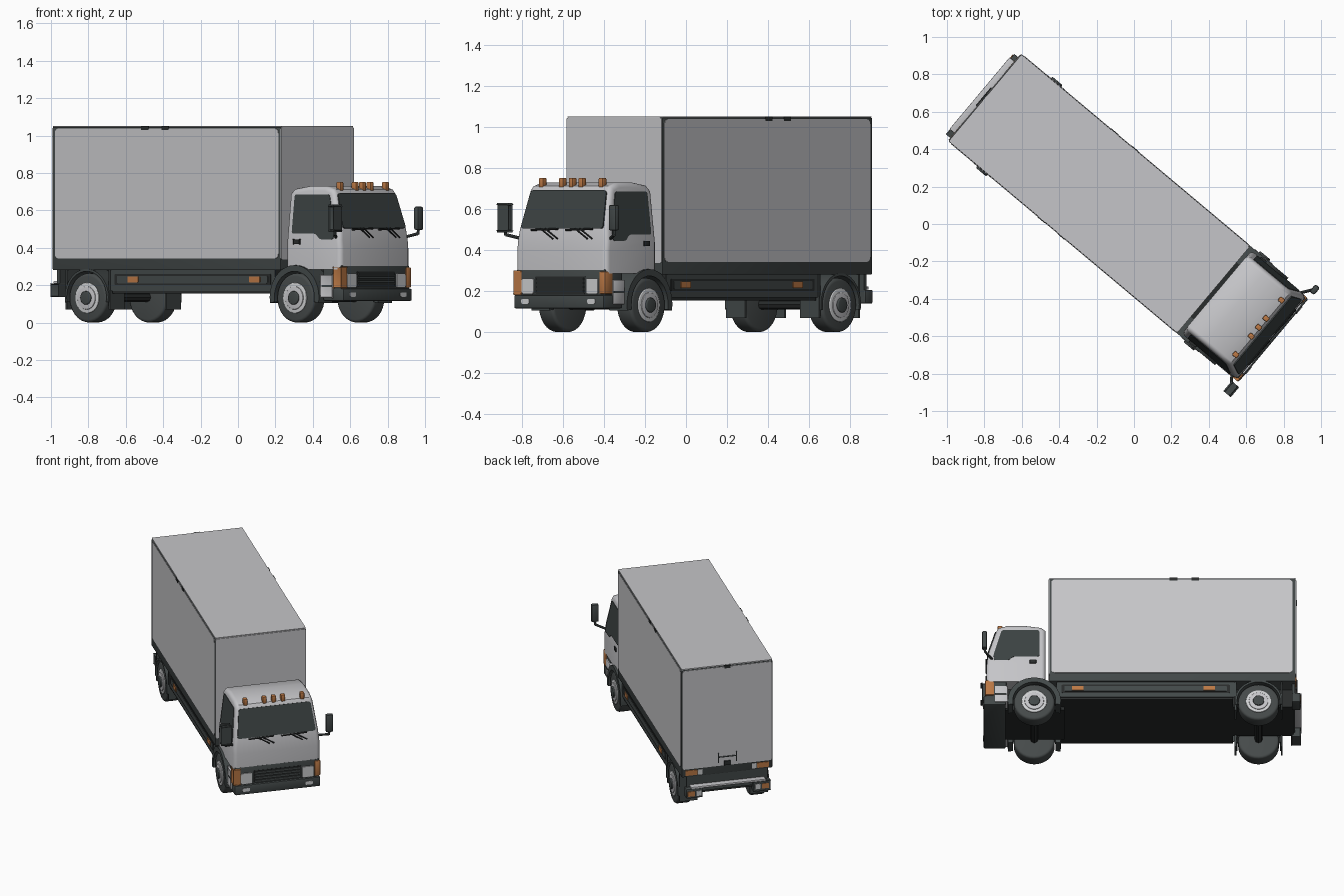
import bpy, bmesh, math
from mathutils import Vector, Matrix

if "Cube" in bpy.data.objects:
    bpy.data.objects.remove(bpy.data.objects["Cube"])


def material(name, r, g, b):
    m = bpy.data.materials.new(name)
    m.use_nodes = True
    m.diffuse_color = (r, g, b, 1)
    m.node_tree.nodes["Principled BSDF"].inputs["Base Color"].default_value = (r, g, b, 1)
    return m


BODY = material("pale grey paint", 0.56, 0.56, 0.58)
TRIM = material("charcoal trim", 0.055, 0.065, 0.065)
BLACK = material("black underbody", 0.022, 0.025, 0.025)
TYRE = material("tyre rubber", 0.06, 0.068, 0.068)
GLASS = material("dark glass", 0.045, 0.055, 0.055)
AMBER = material("amber lens", 0.50, 0.19, 0.06)
LAMP = material("clear lamp", 0.62, 0.63, 0.64)

# Parts are laid out with X forward and Y left, then turned to the parked angle.
TURN = math.radians(-40)


def finish(name, bm, mat):
    bmesh.ops.recalc_face_normals(bm, faces=bm.faces[:])
    me = bpy.data.meshes.new(name)
    bm.to_mesh(me)
    bm.free()
    me.materials.append(mat)
    ob = bpy.data.objects.new(name, me)
    bpy.context.collection.objects.link(ob)
    ob.rotation_euler.z = TURN
    ob.location = (0.003, 0.004, 0)
    bpy.ops.object.select_all(action='DESELECT')
    ob.select_set(True)
    bpy.context.view_layer.objects.active = ob
    bpy.ops.object.shade_smooth_by_angle(angle=math.radians(35))
    return ob


def box(name, mat, x0, x1, y0, y1, z0, z1, bevel=0.0):
    bm = bmesh.new()
    bmesh.ops.create_cube(bm, size=1)
    for v in bm.verts:
        v.co = Vector(((x0 + x1) / 2 + v.co.x * (x1 - x0),
                       (y0 + y1) / 2 + v.co.y * (y1 - y0),
                       (z0 + z1) / 2 + v.co.z * (z1 - z0)))
    if bevel:
        bmesh.ops.bevel(bm, geom=bm.edges[:], offset=bevel, segments=2, profile=0.5, affect='EDGES')
    return finish(name, bm, mat)


def plate(name, mat, pts, out, r=0.0):
    """Flat outline with rounded corners, pushed along out."""
    bm = bmesh.new()
    bm.faces.new([bm.verts.new(p) for p in pts])
    if r:
        bmesh.ops.bevel(bm, geom=bm.verts[:], offset=r, segments=3, profile=0.5, affect='VERTICES')
    ext = bmesh.ops.extrude_face_region(bm, geom=bm.faces[:])["geom"]
    bmesh.ops.translate(bm, verts=[g for g in ext if isinstance(g, bmesh.types.BMVert)], vec=out)
    return finish(name, bm, mat)


def disc(name, mat, x, z, r, y0, y1, bevel=0.0):
    bm = bmesh.new()
    bmesh.ops.create_cone(bm, cap_ends=True, segments=32, radius1=r, radius2=r, depth=abs(y1 - y0),
                          matrix=Matrix.Translation((x, (y0 + y1) / 2, z)) @ Matrix.Rotation(math.pi / 2, 4, 'X'))
    if bevel:
        rim = [e for e in bm.edges if any(len(f.verts) > 4 for f in e.link_faces)]
        bmesh.ops.bevel(bm, geom=rim, offset=bevel, segments=3, profile=0.5, affect='EDGES')
    return finish(name, bm, mat)


def rod(name, mat, a, b, r):
    a, b = Vector(a), Vector(b)
    rot = (b - a).to_track_quat('Z', 'Y').to_matrix().to_4x4()
    bm = bmesh.new()
    bmesh.ops.create_cone(bm, cap_ends=True, segments=8, radius1=r, radius2=r, depth=(b - a).length,
                          matrix=Matrix.Translation((a + b) / 2) @ rot)
    return finish(name, bm, mat)


def rect(x0, x1, y, z0, z1):
    return [(x0, y, z0), (x1, y, z0), (x1, y, z1), (x0, y, z1)]


def rect_x(x, y0, y1, z0, z1):
    return [(x, y0, z0), (x, y1, z0), (x, y1, z1), (x, y0, z1)]


def arch(name, x, r0, r1, y0, y1):
    arc = [math.radians(-10 + 200 * i / 20) for i in range(21)]
    pts = [(x + r1 * math.cos(t), y0, 0.135 + r1 * math.sin(t)) for t in arc]
    pts += [(x + r0 * math.cos(t), y0, 0.135 + r0 * math.sin(t)) for t in reversed(arc)]
    return plate(name, TRIM, pts, (0, y1 - y0, 0))


SIDES = (("left", 1), ("right", -1))

# Cargo box: dark frame with pale panels
box("cargo_frame", TRIM, -1.045, 0.548, -0.304, 0.304, 0.28, 1.046, 0.006)
plate("cargo_roof", BODY, [(-1.043, -0.303, 1.045), (0.547, -0.303, 1.045),
      (0.547, 0.303, 1.045), (-1.043, 0.303, 1.045)], (0, 0, 0.006), 0.006)
plate("cargo_front_panel", BODY, rect_x(0.547, -0.302, 0.302, 0.337, 1.045), (0.005, 0, 0), 0.01)
plate("cargo_rear_door", BODY, rect_x(-1.044, -0.298, 0.298, 0.337, 1.04), (-0.005, 0, 0), 0.012)
for side, s in SIDES:
    plate("cargo_panel_" + side, BODY, rect(-1.025, 0.535, s * 0.303, 0.342, 1.038), (0, s * 0.004, 0), 0.025)
    for i, x in enumerate((-0.28, -0.42)):
        box(f"roof_clasp_{side}_{i}", BLACK, x, x + 0.05, s * 0.300, s * 0.309, 1.03, 1.05)

# Rear door latch and top hinge
for y in (-0.06, 0.06):
    rod("latch_bar", TRIM, (-1.052, y, 0.36), (-1.052, y, 0.43), 0.004)
rod("latch_cross", TRIM, (-1.052, -0.06, 0.40), (-1.052, 0.06, 0.40), 0.004)
box("latch_handle", BLACK, -1.056, -1.048, -0.022, 0.022, 0.34, 0.37)
box("top_hinge", BLACK, -1.054, -1.04, -0.02, 0.02, 1.03, 1.05)

# Chassis and side skirts
box("chassis", BLACK, -0.64, 0.48, -0.285, 0.285, 0.155, 0.285)
box("chassis_rear", BLACK, -1.03, -0.6, -0.19, 0.19, 0.155, 0.285)
box("chassis_front", BLACK, 0.45, 0.93, -0.19, 0.19, 0.13, 0.29)
for side, s in SIDES:
    plate("skirt_" + side, TRIM, rect(-0.65, 0.50, s * 0.284, 0.17, 0.282), (0, s * 0.007, 0), 0.008)
    plate("skirt_rail_" + side, BLACK, rect(-0.62, 0.47, s * 0.290, 0.20, 0.26), (0, s * 0.003, 0), 0.008)
    plate("skirt_inset_" + side, TRIM, rect(-0.60, 0.45, s * 0.292, 0.21, 0.25), (0, s * 0.004, 0), 0.006)
    for i, x in enumerate((0.363, -0.487)):
        plate(f"side_marker_{side}_{i}", AMBER, rect(x - 0.037, x + 0.037, s * 0.295, 0.215, 0.247),
              (0, s * 0.006, 0), 0.004)
    # Mud flaps around the rear wheels
    for x, z0 in ((-0.655, 0.07), (-0.955, 0.07)):
        box("mud_flap_" + side, TRIM, x - 0.006, x + 0.006, s * 0.175, s * 0.295, z0, 0.28)

# Wheels and arches
for axle, x, r1 in (("front", 0.645, 0.172), ("rear", -0.805, 0.152)):
    rod(axle + "_axle", BLACK, (x, -0.22, 0.135), (x, 0.22, 0.135), 0.025)
    for side, s in SIDES:
        tag = f"{axle}_{side}"
        disc("tyre_" + tag, TYRE, x, 0.132, 0.132, s * 0.20, s * 0.298, 0.016)
        disc("rim_" + tag, LAMP, x, 0.132, 0.082, s * 0.29, s * 0.303, 0.004)
        disc("rim_step_" + tag, BODY, x, 0.132, 0.062, s * 0.30, s * 0.308, 0.003)
        disc("hub_" + tag, TRIM, x, 0.132, 0.036, s * 0.30, s * 0.318, 0.005)
        arch("arch_" + tag, x, 0.139, r1, s * 0.19, s * 0.305)


# Cab shell: side profile extruded, rounded and narrowed toward the roof
def side_y(z):
    return 0.29 - 0.125 * max(0.0, z - 0.44)


profile = [(0.572, 0.285), (0.572, 0.69), (0.60, 0.715), (0.70, 0.730), (0.82, 0.730), (0.875, 0.712),
           (0.89, 0.69), (0.945, 0.50), (0.955, 0.40), (0.955, 0.285)]
bm = bmesh.new()
cap = bm.faces.new([bm.verts.new((x, -0.29, z)) for x, z in profile])
ext = bmesh.ops.extrude_face_region(bm, geom=[cap])["geom"]
bmesh.ops.translate(bm, verts=[g for g in ext if isinstance(g, bmesh.types.BMVert)], vec=(0, 0.58, 0))
rim = [e for e in bm.edges if abs(e.verts[0].co.y - e.verts[1].co.y) < 1e-5
       and max(v.co.z for v in e.verts) > 0.3]
bmesh.ops.bevel(bm, geom=rim, offset=0.026, segments=4, profile=0.5, affect='EDGES')
bmesh.ops.bisect_plane(bm, geom=bm.verts[:] + bm.edges[:] + bm.faces[:],
                       plane_co=(0, 0, 0.44), plane_no=(0, 0, 1))
for v in bm.verts:
    v.co.y *= side_y(v.co.z) / 0.29
finish("cab_shell", bm, BODY)

# Windows
plate("windshield", GLASS, [(0.944, -0.262, 0.504), (0.944, 0.262, 0.504),
                            (0.890, 0.240, 0.69), (0.890, -0.240, 0.69)], (0.006, 0, 0.002), 0.015)
window = [(0.612, 0.475), (0.612, 0.685), (0.855, 0.685), (0.908, 0.49), (0.905, 0.445), (0.81, 0.445), (0.78, 0.475)]
for side, s in SIDES:
    plate("door_window_" + side, GLASS, [(x, s * (side_y(z) - 0.002), z) for x, z in window],
          (0, s * 0.005, 0), 0.012)
    box("door_handle_" + side, BLACK, 0.632, 0.675, s * 0.286, s * 0.298, 0.42, 0.445, 0.003)
    # Mirror on a bent arm
    box("mirror_" + side, TRIM, 0.95, 0.982, s * 0.322, s * 0.372, 0.495, 0.62, 0.01)
    rod("mirror_arm_" + side, TRIM, (0.915, s * 0.28, 0.455), (0.962, s * 0.345, 0.475), 0.008)
    rod("mirror_stem_" + side, TRIM, (0.962, s * 0.345, 0.472), (0.966, s * 0.347, 0.51), 0.008)

# Wipers
for y in (-0.19, 0.03):
    rod("wiper_blade", BLACK, (0.954, y, 0.498), (0.954, y + 0.17, 0.503), 0.005)
    rod("wiper_arm", BLACK, (0.957, y + 0.09, 0.505), (0.957, y + 0.17, 0.455), 0.004)
    rod("wiper_link", BLACK, (0.957, y + 0.06, 0.505), (0.957, y + 0.14, 0.455), 0.004)

# Roof marker lamps
for y in (-0.19, -0.062, 0, 0.062, 0.19):
    box("roof_marker", AMBER, 0.85, 0.882, y - 0.014, y + 0.014, 0.705, 0.752, 0.006)

# Nose, grille, lamps and bumper
box("nose", TRIM, 0.825, 0.957, -0.282, 0.282, 0.17, 0.305, 0.006)
plate("grille", BLACK, rect_x(0.956, -0.16, 0.16, 0.187, 0.272), (0.003, 0, 0), 0.006)
for z in (0.20, 0.22, 0.24, 0.26):
    box("grille_slat", TRIM, 0.956, 0.965, -0.15, 0.15, z - 0.005, z + 0.005)
box("bumper", TRIM, 0.83, 0.972, -0.286, 0.286, 0.115, 0.182, 0.008)
for side, s in SIDES:
    plate("headlamp_" + side, LAMP, rect_x(0.956, s * 0.168, s * 0.242, 0.187, 0.262), (0.008, 0, 0), 0.008)
    box("corner_marker_" + side, AMBER, 0.905, 0.963, s * 0.25, s * 0.289, 0.187, 0.295, 0.005)
    plate("fog_lamp_" + side, LAMP, rect_x(0.971, s * 0.185, s * 0.235, 0.138, 0.162), (0.005, 0, 0), 0.008)
    # Cab steps ahead of the front wheels
    box("step_panel_" + side, BODY, 0.815, 0.90, s * 0.20, s * 0.290, 0.135, 0.255, 0.005)
    box("step_groove_" + side, TRIM, 0.825, 0.90, s * 0.25, s * 0.292, 0.19, 0.2)

# Tail step, end boxes and tail lamps
box("tail_step", BODY, -1.082, -1.035, -0.25, 0.25, 0.208, 0.222, 0.003)
box("tail_beam", TRIM, -1.04, -1.02, -0.27, 0.27, 0.17, 0.285)
for side, s in SIDES:
    box("tail_box_" + side, TRIM, -1.075, -1.02, s * 0.17, s * 0.28, 0.14, 0.206, 0.004)
    plate("low_tail_lamp_" + side, AMBER, rect_x(-1.074, s * 0.225, s * 0.272, 0.155, 0.19), (-0.005, 0, 0), 0.004)
    plate("low_clear_lamp_" + side, LAMP, rect_x(-1.074, s * 0.18, s * 0.215, 0.155, 0.19), (-0.005, 0, 0), 0.004)
    plate("tail_lamp_" + side, AMBER, rect_x(-1.044, s * 0.20, s * 0.28, 0.292, 0.328), (-0.006, 0, 0), 0.004)
    plate("reverse_lamp_" + side, LAMP, rect_x(-1.044, s * 0.165, s * 0.195, 0.292, 0.328), (-0.006, 0, 0), 0.004)
